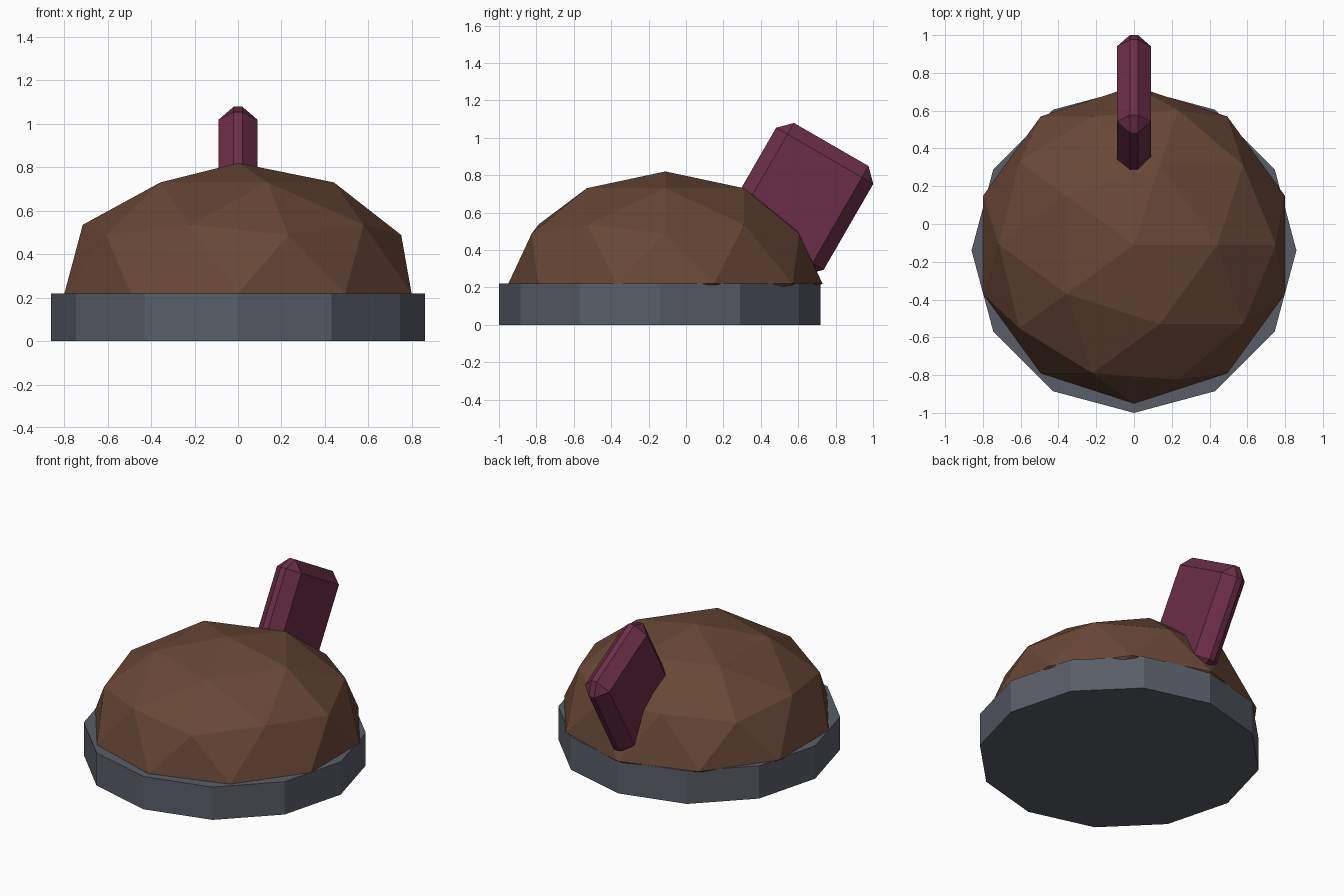
import bpy, math

if "Cube" in bpy.data.objects:
    bpy.data.objects.remove(bpy.data.objects["Cube"])


def material(name, rgb):
    m = bpy.data.materials.new(name)
    m.diffuse_color = (*rgb, 1)
    m.use_nodes = True
    m.node_tree.nodes["Principled BSDF"].inputs["Base Color"].default_value = m.diffuse_color
    return m


def finish(name, mat):
    ob = bpy.context.object
    ob.name = name
    ob.data.materials.append(mat)
    return ob


brown = material("brown", (0.14, 0.063, 0.037))
slate = material("slate grey", (0.100, 0.110, 0.136))
plum = material("plum", (0.147, 0.027, 0.065))

# Twelve-sided base disc with a corner facing front
bpy.ops.mesh.primitive_cylinder_add(vertices=12, radius=0.86, depth=0.22,
                                    location=(0, -0.14, 0.11))
finish("base_disc", slate)

# Faceted dome: flattened sphere whose lower half is squashed into the base
bpy.ops.mesh.primitive_ico_sphere_add(subdivisions=2, radius=1,
                                      location=(0, -0.11, 0.22))
dome = finish("dome", brown)
for v in dome.data.vertices:
    v.co.x *= 0.84
    v.co.y *= 0.84
    v.co.z *= 0.6 if v.co.z > 0 else 0.15

# Chamfered fin leaning backwards out of the dome
bpy.ops.mesh.primitive_cube_add(size=1, location=(0, 0.609, 0.674),
                                rotation=(math.radians(-30), 0, 0))
fin = finish("rear_fin", plum)
for v in fin.data.vertices:
    v.co.x *= 0.18
    v.co.y *= 0.60
    v.co.z *= 0.67
bevel = fin.modifiers.new("chamfer", 'BEVEL')
bevel.width = 0.07
bevel.segments = 1
